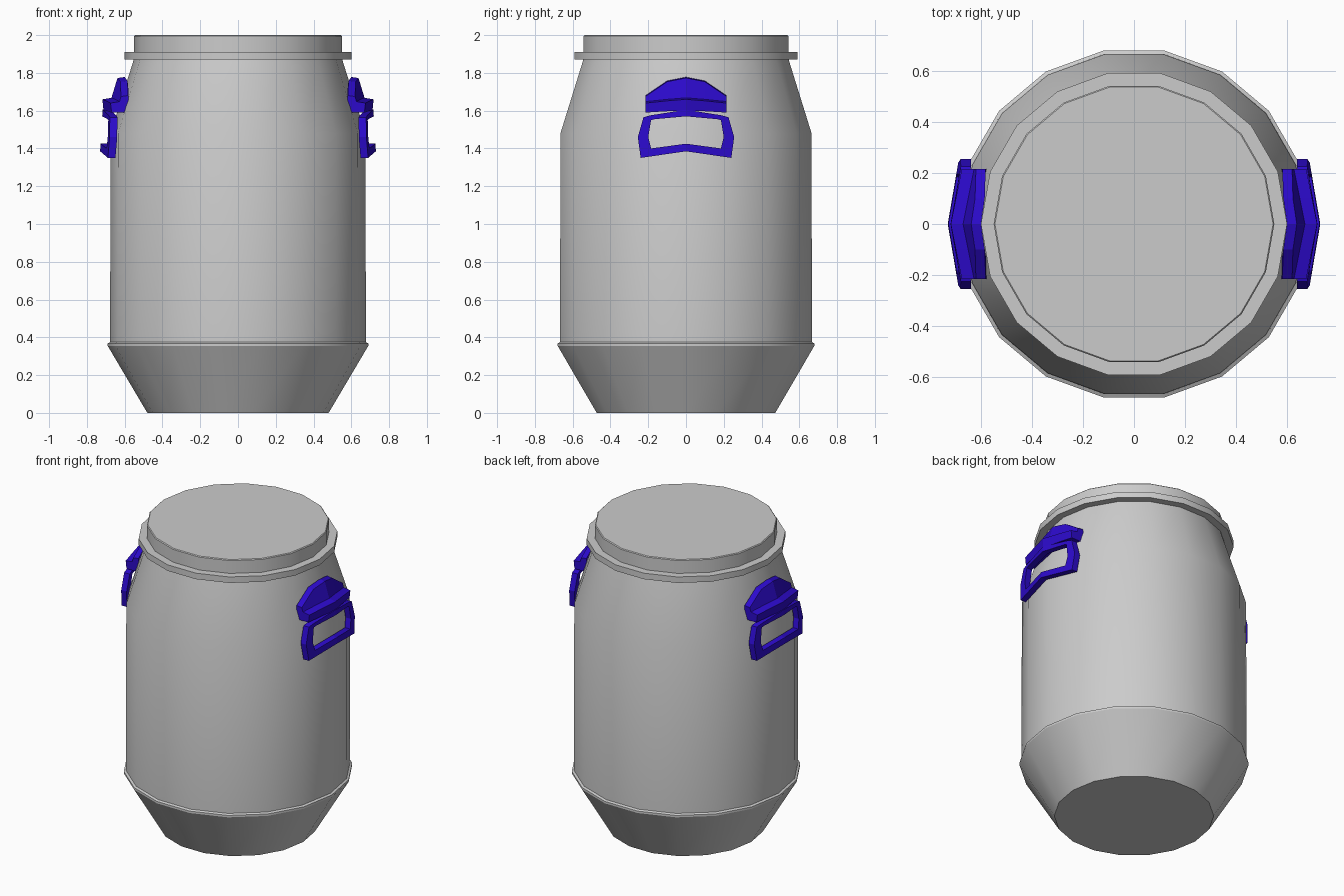
import bpy, bmesh, math

if "Cube" in bpy.data.objects:
    bpy.data.objects.remove(bpy.data.objects["Cube"])

SIDES = 18


def finish(bm, name):
    bmesh.ops.recalc_face_normals(bm, faces=bm.faces)
    mesh = bpy.data.meshes.new(name)
    bm.to_mesh(mesh)
    bm.free()
    obj = bpy.data.objects.new(name, mesh)
    bpy.context.collection.objects.link(obj)
    return obj


def loft(bm, rings, closed=False):
    """Skin equal-length rings of points; cap the ends unless closed."""
    vs = [[bm.verts.new(p) for p in r] for r in rings]
    n = len(vs[0])
    pairs = list(zip(vs, vs[1:])) + ([(vs[-1], vs[0])] if closed else [])
    for a, b in pairs:
        for i in range(n):
            j = (i + 1) % n
            bm.faces.new((a[i], a[j], b[j], b[i]))
    if not closed:
        bm.faces.new(vs[0])
        bm.faces.new(vs[-1])


def turned(name, profile):
    """Turn an (r, z) profile around z."""
    bm = bmesh.new()
    step = math.tau / SIDES
    loft(bm, [[(r * math.cos(i * step), r * math.sin(i * step), z)
               for i in range(SIDES)] for r, z in profile])
    obj = finish(bm, name)
    bpy.ops.object.select_all(action='DESELECT')
    obj.select_set(True)
    bpy.context.view_layer.objects.active = obj
    bpy.ops.object.shade_smooth_by_angle(angle=math.radians(30))
    return obj


# Barrel body, clamp ring and lid
turned("barrel_body", [(0.48, 0), (0.69, 0.355), (0.69, 0.368), (0.677, 0.375),
                       (0.675, 1.48), (0.555, 1.86), (0.55, 1.89)])
turned("clamp_ring", [(0.54, 1.87), (0.60, 1.87), (0.60, 1.91), (0.54, 1.91)])
turned("lid", [(0.55, 1.895), (0.55, 1.995), (0.545, 2.0)])

blue = bpy.data.materials.new("blue_plastic")
blue.diffuse_color = (0.025, 0.003, 0.6, 1)
blue.use_nodes = True
blue.node_tree.nodes["Principled BSDF"].inputs["Base Color"].default_value = blue.diffuse_color


def mirrored_handle_part(bm, name):
    obj = finish(bm, name)
    obj.data.materials.append(blue)
    obj.modifiers.new("other_side", 'MIRROR')
    return obj


# Handle mount: bracket on the shoulder, bent at its middle
bm = bmesh.new()
sections = []
for y, top, crease, bottom in [(-0.215, 1.68, 1.64, 1.59), (-0.1, 1.758, 1.652, 1.597),
                               (0, 1.778, 1.66, 1.60),
                               (0.1, 1.758, 1.652, 1.597), (0.215, 1.68, 1.64, 1.59)]:
    d = 0.2 * abs(y)
    slope = (1.778 - top) * 0.25
    sections.append([(x - d, y, z) for x, z in [
        (0.60 + slope, top), (0.638 + slope, top - 0.005), (0.67, crease + 0.008),
        (0.718, crease), (0.712, bottom), (0.61, bottom)]])
loft(bm, sections)
mirrored_handle_part(bm, "handle_mount")

# Handle grip: hanging loop with an open middle
outer = [(0, 1.605), (0.19, 1.575), (0.225, 1.565), (0.255, 1.46), (0.24, 1.35), (0, 1.385)]
inner = [(0, 1.57), (0.165, 1.555), (0.185, 1.55), (0.20, 1.46), (0.185, 1.40), (0, 1.425)]


def full(half):
    return half + [(-y, z) for y, z in reversed(half[1:-1])]


def bent(y, z, thick):
    return (0.69 + thick - 0.18 * abs(y) - 0.06 * (z - 1.385), y, z)


bm = bmesh.new()
loft(bm, [[bent(*o, 0), bent(*o, 0.04), bent(*i, 0.04), bent(*i, 0)]
          for o, i in zip(full(outer), full(inner))], closed=True)
mirrored_handle_part(bm, "handle_grip")
